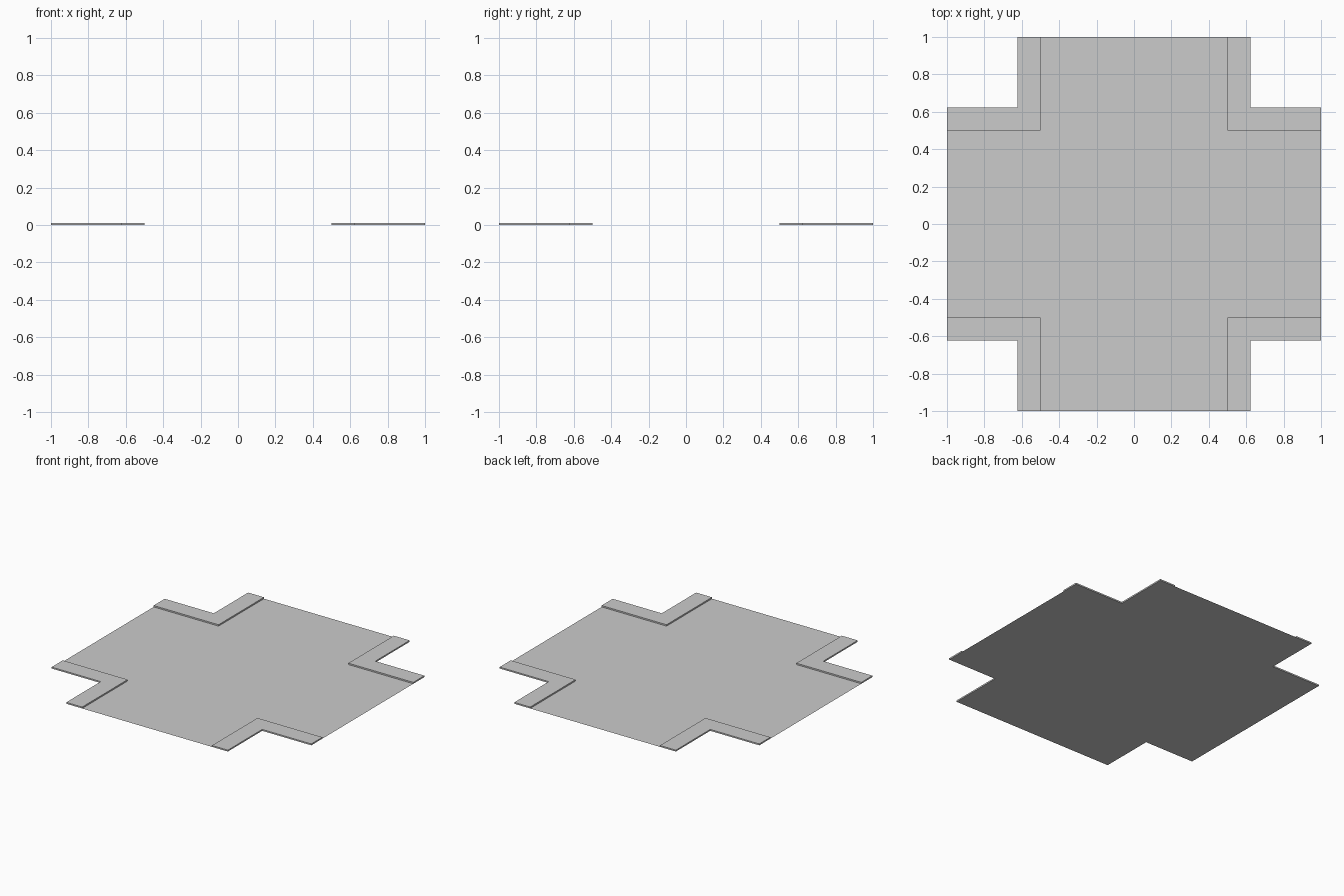
import bpy, bmesh

if "Cube" in bpy.data.objects:
    bpy.data.objects.remove(bpy.data.objects["Cube"])

ROAD, OUTER, END, HEIGHT = 0.5, 0.622, 1.0, 0.01


def flat_object(name, outline, height=0.0):
    """Fill an outline on the ground and optionally extrude it upward."""
    bm = bmesh.new()
    face = bm.faces.new([bm.verts.new((x, y, 0)) for x, y in outline])
    if height:
        bottom_copy = bmesh.ops.extrude_face_region(bm, geom=[face], use_keep_orig=True)
        top = [g for g in bottom_copy["geom"] if isinstance(g, bmesh.types.BMVert)]
        bmesh.ops.translate(bm, verts=top, vec=(0, 0, height))
        bmesh.ops.recalc_face_normals(bm, faces=bm.faces)
    elif face.normal.z < 0 or face.calc_area() > 0:
        face.normal_update()
        if face.normal.z < 0:
            face.normal_flip()
    mesh = bpy.data.meshes.new(name)
    bm.to_mesh(mesh)
    bm.free()
    obj = bpy.data.objects.new(name, mesh)
    bpy.context.collection.objects.link(obj)
    return obj


# Road surface: a thin cross
quarter = [(END, -ROAD), (END, ROAD), (ROAD, ROAD)]
cross = []
for _ in range(4):
    cross += quarter
    quarter = [(-y, x) for x, y in quarter]
flat_object("road_crossing", cross)

# Raised L-shaped pavements in the four corners
corner = [(ROAD, ROAD), (END, ROAD), (END, OUTER),
          (OUTER, OUTER), (OUTER, END), (ROAD, END)]
for i in range(4):
    flat_object(f"pavement_{i + 1}", corner, HEIGHT)
    corner = [(-y, x) for x, y in corner]
